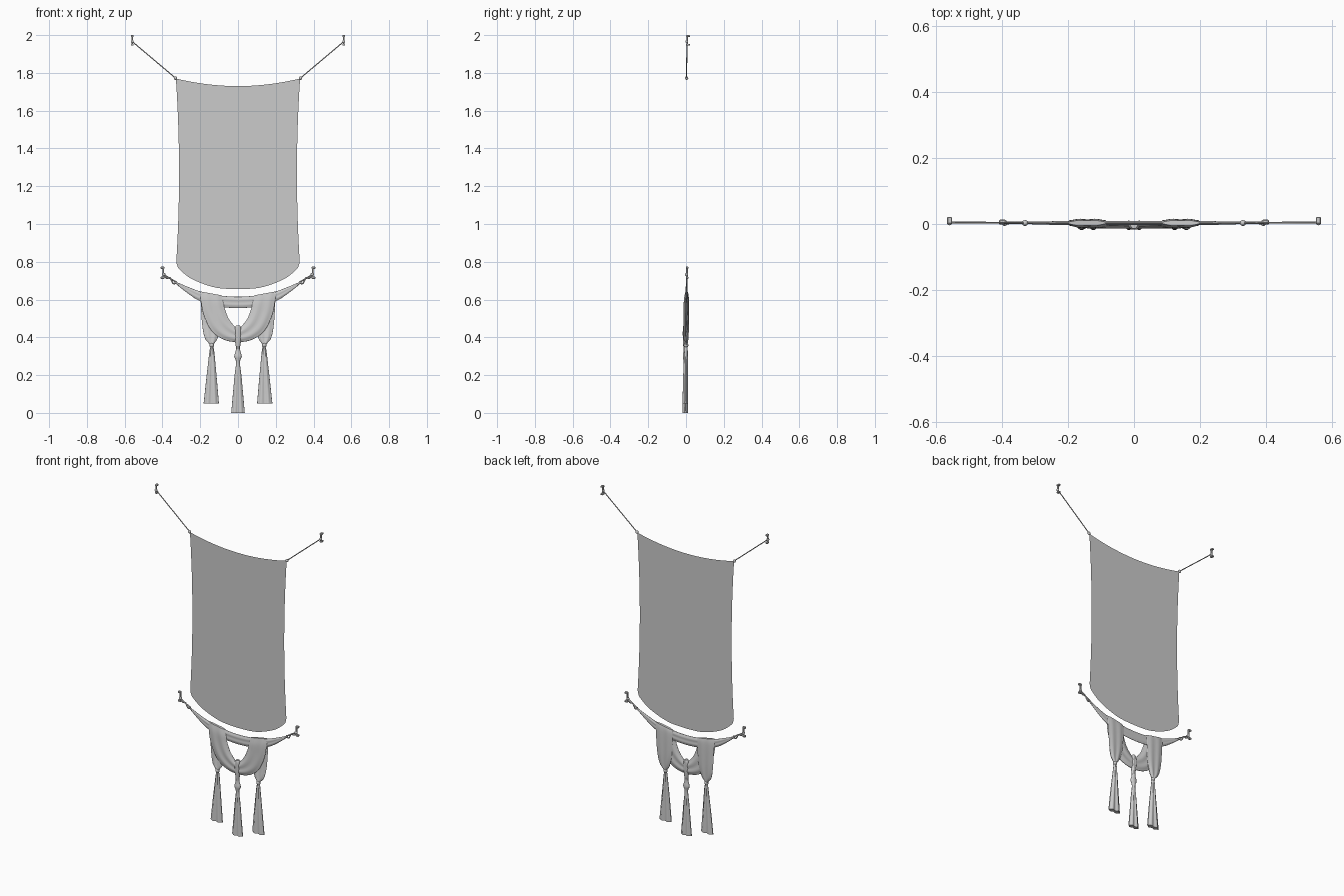
import bpy, bmesh, math
from mathutils import Vector

if "Cube" in bpy.data.objects:
    bpy.data.objects.remove(bpy.data.objects["Cube"])


def spline(pts, steps):
    """Catmull-Rom through tuples of any length."""
    out = []
    n = len(pts)
    for i in range(n - 1):
        quad = zip(pts[max(i - 1, 0)], pts[i], pts[i + 1], pts[min(i + 2, n - 1)])
        quad = list(quad)
        for k in range(steps):
            t = k / steps
            out.append(tuple(0.5 * (2 * b + (c - a) * t + (2 * a - 5 * b + 4 * c - d) * t * t
                                    + (3 * b - a - 3 * c + d) * t ** 3) for a, b, c, d in quad))
    return out + [tuple(pts[-1])]


def finish(name, bm, angle=50):
    bmesh.ops.recalc_face_normals(bm, faces=bm.faces)
    me = bpy.data.meshes.new(name)
    bm.to_mesh(me)
    bm.free()
    ob = bpy.data.objects.new(name, me)
    bpy.context.collection.objects.link(ob)
    bpy.ops.object.select_all(action='DESELECT')
    ob.select_set(True)
    bpy.context.view_layer.objects.active = ob
    bpy.ops.object.shade_smooth_by_angle(angle=math.radians(angle))
    return ob


def cloth(name, secs, steps=5, n=32, pleats=6, mx=1):
    """Flattened tube; section = (x1, z1, x2, z2, y centre, half depth, pleat amount)."""
    bm = bmesh.new()
    rings = []
    for x1, z1, x2, z2, yc, d, a in spline(secs, steps):
        ring = []
        for i in range(n):
            t = 2 * math.pi * i / n
            f = (1 - math.cos(t)) / 2
            y = yc + d * math.sin(t) * (1 + a * math.cos(pleats * t))
            ring.append(bm.verts.new((mx * (x1 + (x2 - x1) * f), y, z1 + (z2 - z1) * f)))
        rings.append(ring)
    for r, s in zip(rings, rings[1:]):
        for i in range(n):
            j = (i + 1) % n
            bm.faces.new((r[i], r[j], s[j], s[i]))
    bm.faces.new(rings[0])
    bm.faces.new(rings[-1])
    return finish(name, bm)


def mirror(secs):
    """Extend left-half sections (last one on x = 0) to the right."""
    return secs + [(-a, b, -c, d, *r) for a, b, c, d, *r in secs[-2::-1]]


def cord(name, pts, r, steps=4):
    cu = bpy.data.curves.new(name, 'CURVE')
    cu.dimensions = '3D'
    cu.bevel_depth = r
    cu.bevel_resolution = 2
    cu.use_fill_caps = True
    path = spline(pts, steps)
    sp = cu.splines.new('POLY')
    sp.points.add(len(path) - 1)
    for p, q in zip(sp.points, path):
        p.co = (*q, 1)
    ob = bpy.data.objects.new(name, cu)
    bpy.context.collection.objects.link(ob)


def ball(name, c, r):
    bm = bmesh.new()
    bmesh.ops.create_uvsphere(bm, u_segments=12, v_segments=8, radius=r)
    bmesh.ops.translate(bm, verts=bm.verts, vec=Vector(c))
    finish(name, bm)


def box(name, c, s):
    bm = bmesh.new()
    bmesh.ops.create_cube(bm, size=1)
    bmesh.ops.scale(bm, verts=bm.verts, vec=Vector(s))
    bmesh.ops.translate(bm, verts=bm.verts, vec=Vector(c))
    bmesh.ops.bevel(bm, geom=bm.edges[:], offset=min(s) * 0.2, segments=1, affect='EDGES')
    finish(name, bm, 30)


# banner: single flat sheet with sagging top and rounded bottom
bottom = spline([(0, 0.655), (0.30, 0.66), (0.54, 0.68), (0.78, 0.715), (0.94, 0.757),
                 (0.98, 0.775), (1, 0.80)], 4)
cols = [(-s, z) for s, z in bottom[:0:-1]] + bottom
bm = bmesh.new()
grid = []
for k in range(17):
    row = []
    for s, zb in cols:
        z = zb + (1.73 + 0.04 * s * s - zb) * k / 16
        w = 0.312 + 0.016 * ((max(z, 0.8) - 1.27) / 0.49) ** 2
        row.append(bm.verts.new((s * w, 0.003, z)))
    grid.append(row)
for r, q in zip(grid, grid[1:]):
    for i in range(len(r) - 1):
        bm.faces.new((r[i], r[i + 1], q[i + 1], q[i]))
finish("banner_sheet", bm)

# crescent swag under the banner
cloth("crescent_swag", mirror([
    (-0.335, 0.697, -0.335, 0.688, 0.004, 0.004, 0.1), (-0.26, 0.665, -0.265, 0.632, 0.003, 0.005, 0.15),
    (-0.195, 0.642, -0.20, 0.592, 0.003, 0.006, 0.2), (-0.10, 0.622, -0.10, 0.563, 0.003, 0.006, 0.2),
    (0, 0.615, 0, 0.555, 0.003, 0.006, 0.2)]))

# U-shaped drape hung over the front
cloth("front_drape", mirror([
    (-0.20, 0.643, -0.085, 0.622, 0.003, 0.008, 0.1), (-0.197, 0.60, -0.078, 0.585, -0.003, 0.008, 0.2),
    (-0.182, 0.52, -0.068, 0.545, -0.004, 0.008, 0.25), (-0.14, 0.435, -0.05, 0.50, -0.004, 0.009, 0.25),
    (-0.075, 0.388, -0.024, 0.465, -0.004, 0.009, 0.25), (0, 0.375, 0, 0.447, -0.004, 0.009, 0.25)]))

# tails hanging behind, gathered at a knot, then flaring
tail = [(-0.20, 0.643, -0.085, 0.622, 0.004, 0.007, 0.1), (-0.198, 0.60, -0.085, 0.59, 0.010, 0.005, 0.25),
        (-0.190, 0.47, -0.09, 0.47, 0.009, 0.006, 0.3), (-0.175, 0.395, -0.108, 0.395, 0.004, 0.008, 0.3),
        (-0.148, 0.358, -0.130, 0.358, 0, 0.008, 0.1), (-0.152, 0.32, -0.125, 0.32, 0, 0.009, 0.2),
        (-0.168, 0.18, -0.112, 0.18, -0.003, 0.011, 0.35), (-0.182, 0.05, -0.101, 0.05, -0.004, 0.012, 0.4)]

# centre tassel with wrap, knot and flaring skirt
cloth("centre_tassel", [
    (-0.010, 0.462, 0.010, 0.462, -0.004, 0.010, 0), (-0.017, 0.445, 0.017, 0.445, -0.004, 0.013, 0.1),
    (-0.017, 0.39, 0.017, 0.39, -0.004, 0.013, 0.1), (-0.011, 0.345, 0.011, 0.345, -0.004, 0.010, 0.1),
    (-0.013, 0.325, 0.013, 0.325, -0.004, 0.010, 0), (-0.020, 0.298, 0.020, 0.298, -0.004, 0.013, 0),
    (-0.010, 0.268, 0.010, 0.268, -0.004, 0.009, 0), (-0.018, 0.20, 0.018, 0.20, -0.004, 0.010, 0.25),
    (-0.027, 0.10, 0.027, 0.10, -0.004, 0.011, 0.35), (-0.036, 0, 0.036, 0, -0.004, 0.012, 0.4)])

for side, m in (("left", 1), ("right", -1)):
    cloth(side + "_tail", tail, mx=m)
    ball(side + "_tail_knot", (m * -0.139, 0, 0.358), 0.0125)

    # upper cord, corner knot and cleat
    cord(side + "_upper_cord", [(m * -0.33, 0.003, 1.772), (m * -0.56, 0.005, 1.966)], 0.0028, 1)
    ball(side + "_corner_knot", (m * -0.331, 0.003, 1.772), 0.009)
    box(side + "_upper_cleat_bar", (m * -0.56, 0.006, 1.9725), (0.009, 0.009, 0.055))
    for z in (1.995, 1.949):
        box(side + "_upper_cleat_arm", (m * -0.56, 0.011, z), (0.015, 0.02, 0.010))
    ball(side + "_upper_cord_knot", (m * -0.56, 0.004, 1.966), 0.008)

    # lower cleat and the looped cord that holds the swag
    box(side + "_lower_cleat_bar", (m * -0.395, 0.005, 0.742), (0.009, 0.010, 0.062))
    for z in (0.768, 0.716):
        box(side + "_lower_cleat_arm", (m * -0.400, 0.006, z), (0.020, 0.014, 0.012))
    ball(side + "_lower_cord_knot", (m * -0.393, 0.003, 0.733), 0.009)
    cord(side + "_lower_cord", [(m * -0.395, 0.003, 0.733), (m * -0.33, 0.004, 0.694)], 0.004, 1)
    cord(side + "_lower_loop", [(m * x, 0.004, z) for x, z in (
        (-0.393, 0.728), (-0.378, 0.712), (-0.36, 0.715), (-0.352, 0.70),
        (-0.342, 0.685), (-0.328, 0.687), (-0.328, 0.698))], 0.0035)
